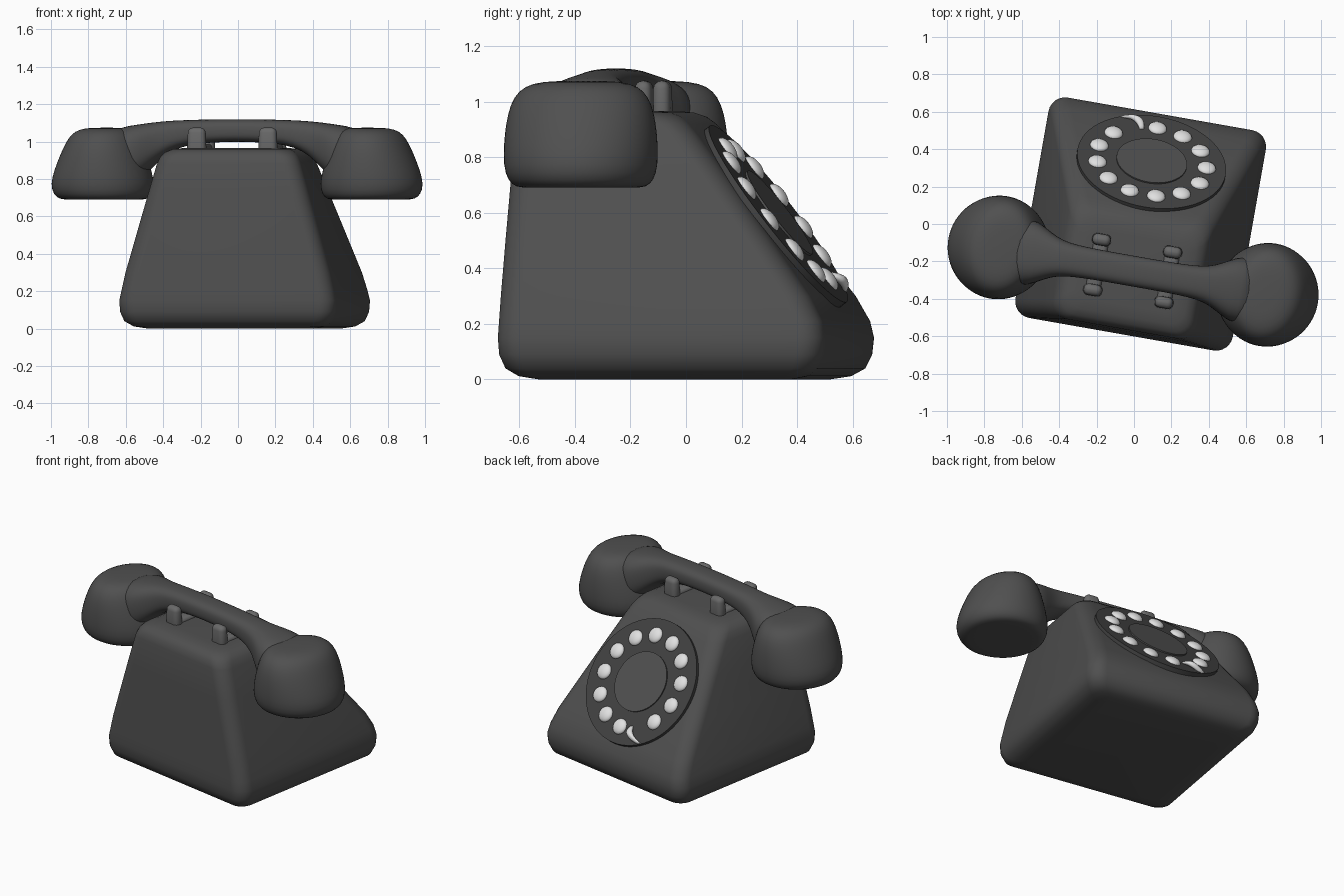
import bpy, bmesh, math
from mathutils import Matrix, Vector

cube = bpy.data.objects.get("Cube")
if cube:
    bpy.data.objects.remove(cube, do_unlink=True)

TURN = Matrix.Rotation(math.radians(-10), 4, 'Z')   # whole phone stands slightly turned
CX = 0.035                                          # centre line across the phone
HY = -0.249                                         # centre line of the handset


def material(name, grey):
    m = bpy.data.materials.new(name)
    m.use_nodes = True
    m.diffuse_color = (grey, grey, grey, 1)
    m.node_tree.nodes["Principled BSDF"].inputs["Base Color"].default_value = (grey, grey, grey, 1)
    return m


BODY = material("dark grey", 0.08)
DIAL = material("dial grey", 0.055)
PEG = material("mid grey", 0.14)
WHITE = material("off white", 0.75)


def finish(name, bm, mat, place=Matrix(), subdiv=0, angle=40):
    bmesh.ops.recalc_face_normals(bm, faces=bm.faces)
    bm.transform(TURN @ place)
    mesh = bpy.data.meshes.new(name)
    bm.to_mesh(mesh)
    bm.free()
    obj = bpy.data.objects.new(name, mesh)
    bpy.context.collection.objects.link(obj)
    mesh.materials.append(mat)
    if subdiv:
        mod = obj.modifiers.new("smooth", 'SUBSURF')
        mod.levels = mod.render_levels = subdiv
    bpy.ops.object.select_all(action='DESELECT')
    obj.select_set(True)
    bpy.context.view_layer.objects.active = obj
    bpy.ops.object.shade_smooth_by_angle(angle=math.radians(angle))
    return obj


def loft(rings):
    bm = bmesh.new()
    rows = [[bm.verts.new(p) for p in ring] for ring in rings]
    n = len(rows[0])
    for a, b in zip(rows, rows[1:]):
        for i in range(n):
            bm.faces.new((a[i], a[(i + 1) % n], b[(i + 1) % n], b[i]))
    bm.faces.new(rows[0])
    bm.faces.new(rows[-1])
    return bm


def rounded_rect(z, half, back, front, r, steps=6):
    pts = []
    corners = ((half - r, front - r), (r - half, front - r), (r - half, back + r), (half - r, back + r))
    for k, (x, y) in enumerate(corners):
        for i in range(steps + 1):
            t = math.pi / 2 * (k + i / steps)
            pts.append(Vector((CX + x + r * math.cos(t), y + r * math.sin(t), z)))
    return pts


def spow(v, e):
    return math.copysign(abs(v) ** e, v)


# body: rounded sections, sloping on the dial side
sections = [
    (0, .45, -.46, .46, .06), (.012, .52, -.525, .53, .07), (.04, .565, -.567, .575, .08),
    (.09, .586, -.588, .598, .09), (.15, .59, -.592, .604, .09), (.21, .577, -.59, .592, .09),
    (.3, .557, -.587, .543, .09), (.5, .5, -.58, .393, .09), (.7, .443, -.572, .241, .09),
    (.88, .391, -.563, .103, .09), (.92, .373, -.553, .066, .09), (.945, .35, -.532, .035, .09),
    (.96, .315, -.495, -.005, .08), (.966, .26, -.44, -.06, .06)]
finish("body", loft([rounded_rect(*s) for s in sections]), BODY, angle=60)

# handset cups: stacked ovals, narrowing upward
cup_levels = [
    (.69, .2, .2), (.692, .235, .235), (.715, .264, .264), (.77, .28, .28), (.85, .26, .279),
    (.92, .235, .273), (.99, .207, .258), (1.04, .178, .228), (1.066, .14, .18), (1.075, .08, .1)]
for side, label in ((-1, "right"), (1, "left")):
    rings = []
    for z, ru, rv in cup_levels:
        lean = (0.28 - ru) * 0.12
        rings.append([Vector((CX + .004 + side * (.731 - lean) + ru * math.cos(t), HY + rv * math.sin(t), z))
                      for t in (math.tau * i / 32 for i in range(32))])
    finish(f"handset_cup_{label}", loft(rings), BODY, subdiv=1, angle=80)

# handset grip: squarish oval sections flaring into the cups
grip = [(0, 1.12, 1.0, .082), (.15, 1.119, .995, .082), (.27, 1.116, .982, .084), (.36, 1.112, .95, .09),
        (.43, 1.106, .895, .108), (.5, 1.098, .82, .15), (.58, 1.086, .76, .19), (.68, 1.07, .76, .16)]
grip = [(-u, a, b, w) for u, a, b, w in reversed(grip[1:])] + grip
rings = []
for u, top, low, w in grip:
    ring = []
    for i in range(24):
        t = math.tau * i / 24
        ring.append(Vector((CX + .004 + u, HY + w * spow(math.cos(t), .72),
                            (top + low) / 2 + (top - low) / 2 * spow(math.sin(t), .72))))
    rings.append(ring)
finish("handset_grip", loft(rings), BODY, subdiv=1, angle=80)


def rounded_box(name, loc, size, bevel):
    bm = bmesh.new()
    bmesh.ops.create_cube(bm, size=1, matrix=Matrix.Diagonal((*size, 1)))
    for v in bm.verts:          # slight taper toward the top
        if v.co.z > 0:
            v.co.x *= .9
            v.co.y *= .9
    bmesh.ops.bevel(bm, geom=bm.edges[:], offset=bevel, segments=4, profile=.5, affect='EDGES')
    finish(name, bm, PEG, Matrix.Translation(loc), angle=60)


# cradle: two low bars, each with a peg at both ends
for side, label in ((-1, "right"), (1, "left")):
    x = CX + .002 + side * .193
    rounded_box(f"cradle_bar_{label}", (x, HY, .963), (.085, .29, .05), .02)
    for end, where in ((-1, "rear"), (1, "dial_side")):
        rounded_box(f"cradle_peg_{label}_{where}", (x, HY + end * .136, 1.005), (.105, .066, .14), .028)

# dial frame: lies on the sloping face
SLOPE = Matrix.Translation((CX, .333, .588)) @ Matrix.Rotation(math.radians(-52.5), 4, 'X')


def disc(name, radius, low, high, mat):
    bm = bmesh.new()
    bmesh.ops.create_cone(bm, cap_ends=True, segments=64, radius1=radius, radius2=radius, depth=high - low,
                          matrix=Matrix.Translation((0, 0, (low + high) / 2)))
    finish(name, bm, mat, SLOPE)


disc("dial_plate", .402, -.045, .014, DIAL)
disc("dial_centre", .19, 0, .022, BODY)

# number buttons: flattened balls, with a gap for the finger stop
for i in range(12):
    t = math.radians(90 - 28.2 * i)
    bm = bmesh.new()
    bmesh.ops.create_uvsphere(bm, u_segments=20, v_segments=12, radius=.05)
    spot = Matrix.Translation((.297 * math.cos(t), .297 * math.sin(t), .014)) @ Matrix.Diagonal((1, 1, .5, 1))
    finish(f"number_button_{i + 1}", bm, WHITE, SLOPE @ spot, angle=80)

# finger stop: small tapered hook over the rim
rings = []
for i in range(11):
    f = i / 10
    r, t = .28 + .118 * f, math.radians(107 + 12 * f * f)
    centre = Vector((r * math.cos(t), r * math.sin(t), .012 + .025 * math.sin(math.pi * f)))
    size = .006 + .018 * math.sin(math.pi * (.1 + .75 * f))
    across = Vector((-math.sin(t), math.cos(t), 0))
    rings.append([centre + across * size * math.cos(a) + Vector((0, 0, size * .7 * math.sin(a)))
                  for a in (math.tau * k / 10 for k in range(10))])
finish("finger_stop", loft(rings), WHITE, SLOPE, angle=80)
